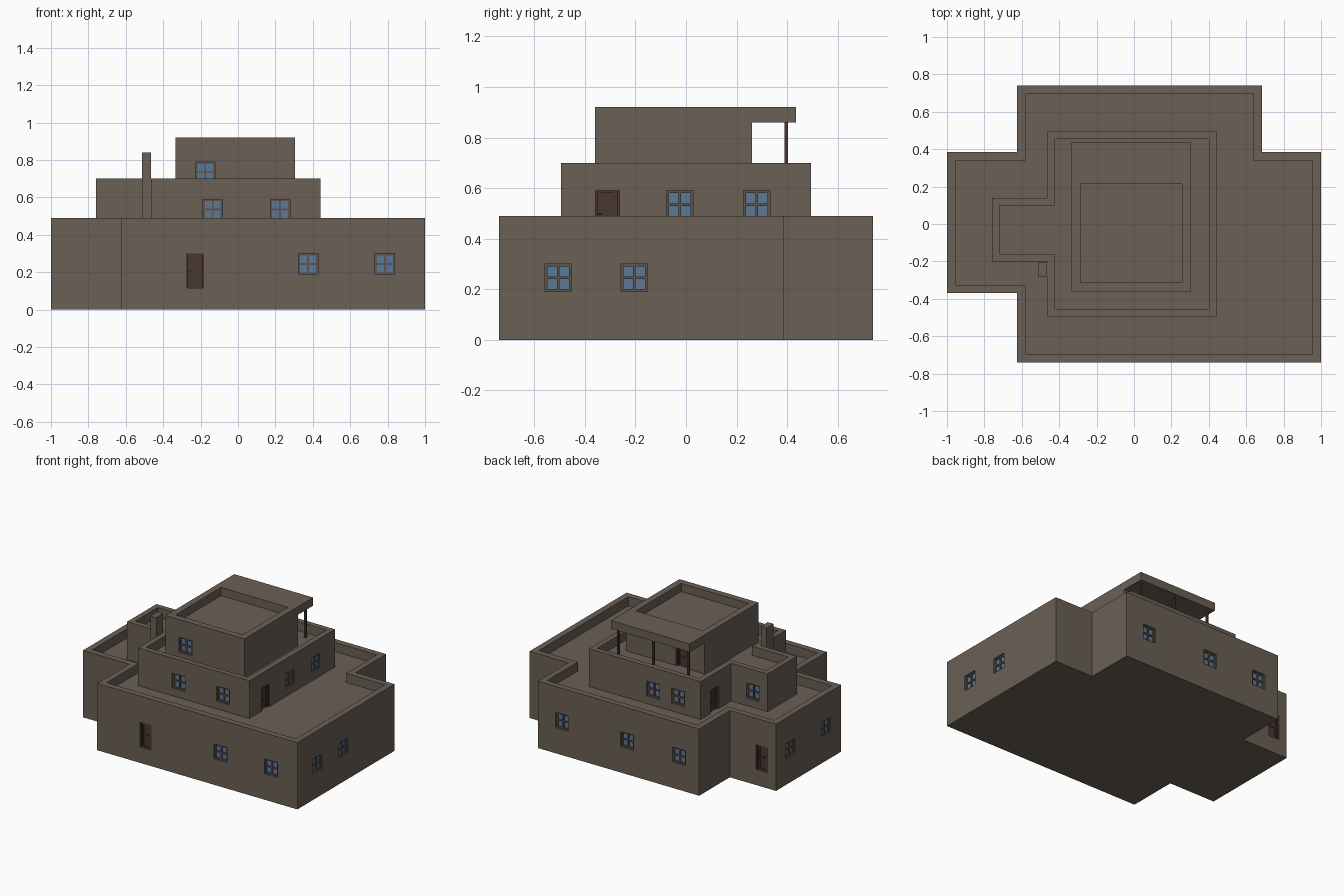
import bpy, bmesh
from math import radians
from mathutils import Matrix, Vector

old = bpy.data.objects.get("Cube")
if old:
    bpy.data.objects.remove(old)


def material(name, rgb):
    m = bpy.data.materials.new(name)
    m.use_nodes = True
    m.diffuse_color = (*rgb, 1)
    bsdf = m.node_tree.nodes["Principled BSDF"]
    bsdf.inputs["Base Color"].default_value = (*rgb, 1)
    bsdf.inputs["Roughness"].default_value = 0.9
    return m


ADOBE = material("adobe", (0.145, 0.115, 0.092))
TRIM = material("window_trim", (0.115, 0.088, 0.072))
GLASS = material("blue_glass", (0.107, 0.19, 0.31))
WOOD = material("dark_wood", (0.066, 0.037, 0.031))
IRON = material("handle_iron", (0.02, 0.016, 0.015))


def add_box(bm, lo, hi, mat=0):
    lo, hi = Vector(lo), Vector(hi)
    mx = Matrix.Translation((lo + hi) / 2) @ Matrix.Diagonal((*(hi - lo), 1))
    verts = bmesh.ops.create_cube(bm, size=1, matrix=mx)["verts"]
    for f in {f for v in verts for f in v.link_faces}:
        f.material_index = mat


def to_mesh(bm, name, mats):
    bmesh.ops.recalc_face_normals(bm, faces=bm.faces)
    me = bpy.data.meshes.new(name)
    bm.to_mesh(me)
    bm.free()
    for m in mats:
        me.materials.append(m)
    return me


def add_object(name, me):
    ob = bpy.data.objects.new(name, me)
    bpy.context.collection.objects.link(ob)
    return ob


def box_object(name, lo, hi, mat):
    bm = bmesh.new()
    add_box(bm, lo, hi)
    return add_object(name, to_mesh(bm, name, [mat]))


def storey(name, outline, base, top, wall, depth):
    """Solid block with a parapet around a sunken flat roof."""
    bm = bmesh.new()
    floor = bm.faces.new([bm.verts.new((x, y, base)) for x, y in outline])
    ext = bmesh.ops.extrude_face_region(bm, geom=[floor], use_keep_orig=True)["geom"]
    lid = next(g for g in ext if isinstance(g, bmesh.types.BMFace))
    bmesh.ops.translate(bm, verts=lid.verts, vec=(0, 0, top - base))
    bmesh.ops.recalc_face_normals(bm, faces=bm.faces)
    bmesh.ops.inset_region(bm, faces=[lid], thickness=wall, use_even_offset=True)
    roof = bmesh.ops.extrude_discrete_faces(bm, faces=[lid])["faces"][0]
    bmesh.ops.translate(bm, verts=roof.verts, vec=(0, 0, -depth))
    return add_object(name, to_mesh(bm, name, [ADOBE]))


# Window: origin at the middle of the top edge, outside towards -y
WIN_W, WIN_H, DOOR_W, DOOR_H, RECESS = 0.105, 0.11, 0.095, 0.185, 0.028


def window_mesh():
    bm = bmesh.new()
    w, h, t = WIN_W / 2, WIN_H, 0.01
    add_box(bm, (-w, 0.018, -h), (w, RECESS, 0), 1)
    for x0, x1 in ((-w, -w + t), (-t / 2, t / 2), (w - t, w)):
        add_box(bm, (x0, 0.01, -h), (x1, 0.02, 0))
    for z0, z1 in ((-h, t - h), (-(h + t) / 2, (t - h) / 2), (-t, 0)):
        add_box(bm, (-w, 0.0101, z0), (w, 0.02, z1))
    return to_mesh(bm, "window", [TRIM, GLASS])


def door_mesh():
    bm = bmesh.new()
    w, h, t = DOOR_W / 2, DOOR_H, 0.008
    add_box(bm, (-w, 0.017, -h), (w, RECESS, 0))
    for s in (-1, 1):
        add_box(bm, (min(s * w, s * (w - t)), 0.006, -h), (max(s * w, s * (w - t)), 0.02, 0))
    add_box(bm, (-w, 0.0061, -t), (w, 0.02, 0))
    # stiles and rails around two sunken panels
    for x in (-0.034, 0.026):
        add_box(bm, (x, 0.012, -h), (x + t, 0.02, -t))
    for z in (-0.018, -0.1, -h):
        add_box(bm, (-0.034, 0.0121, z), (0.034, 0.02, z + 0.012))
    add_box(bm, (-0.036, 0.004, -0.096), (-0.024, 0.013, -0.091), 1)
    return to_mesh(bm, "door", [WOOD, IRON])


WINDOW, DOOR = window_mesh(), door_mesh()
SIDES = {"front": 0, "left": 90, "back": 180, "right": -90}


def openings(ob, items):
    """Cut recesses in a storey and fit windows and doors into them."""
    bm = bmesh.new()
    for i, (kind, side, x, y, top) in enumerate(items):
        mx = Matrix.Translation((x, y, top)) @ Matrix.Rotation(radians(SIDES[side]), 4, "Z")
        w, h = (WIN_W, WIN_H) if kind == "window" else (DOOR_W, DOOR_H)
        size = Matrix.Diagonal((w, 2 * RECESS, h, 1))
        bmesh.ops.create_cube(bm, size=1, matrix=mx @ Matrix.Translation((0, 0, -h / 2)) @ size)
        part = add_object(f"{ob.name}_{side}_{kind}_{i}", WINDOW if kind == "window" else DOOR)
        part.matrix_world = mx
    cutter = add_object("recess_cutter", to_mesh(bm, "recess_cutter", []))
    cutter.hide_render = True
    mod = ob.modifiers.new("recesses", "BOOLEAN")
    mod.operation, mod.solver, mod.object = "DIFFERENCE", "EXACT", cutter
    bpy.context.view_layer.objects.active = ob
    bpy.ops.object.modifier_apply(modifier=mod.name)
    bpy.data.objects.remove(cutter)


# Ground storey
L, R, F, B = -0.625, 1.0, -0.74, 0.74
ground = storey("ground_storey",
                [(L, F), (R, F), (R, 0.385), (0.685, 0.385), (0.685, B), (L, B),
                 (L, 0.385), (-R, 0.385), (-R, -0.37), (L, -0.37)],
                0, 0.49, 0.045, 0.067)
openings(ground,
         [("door", "front", -0.23, F, 0.3)]
         + [("window", "front", x, F, 0.3) for x in (0.375, 0.785)]
         + [("window", "left", R, y, 0.3) for y in (-0.505, -0.205)]
         + [("window", "back", x, B, 0.3) for x in (0.487, -0.04, -0.46)]
         + [("door", "back", -0.887, 0.385, 0.3)]
         + [("window", "right", -R, y, 0.3) for y in (0.215, -0.195)])

# Middle storey with a small side wing
L, R, F, B = -0.465, 0.44, -0.495, 0.495
middle = storey("middle_storey",
                [(L, F), (R, F), (R, B), (L, B), (L, 0.14), (-0.76, 0.14), (-0.76, -0.2), (L, -0.2)],
                0.4, 0.7, 0.04, 0.067)
openings(middle,
         [("window", "front", x, F, 0.59) for x in (-0.135, 0.225)]
         + [("door", "left", R, -0.31, 0.59)]
         + [("window", "left", R, y, 0.59) for y in (-0.025, 0.28)]
         + [("window", "back", x, B, 0.59) for x in (-0.08, -0.28)]
         + [("door", "right", L, 0.331, 0.59), ("window", "back", -0.64, 0.14, 0.59)])

# Top storey
L, R, F, B = -0.335, 0.305, -0.36, 0.262
upper = storey("top_storey", [(L, F), (R, F), (R, B), (L, B)], 0.6, 0.92, 0.048, 0.06)
openings(upper, [("window", "front", -0.175, F, 0.79), ("door", "back", -0.15, B, 0.79)])

# Porch roof on three posts
box_object("porch_roof", (L, B, 0.86), (R, 0.435, 0.92), ADOBE)
for i, x in enumerate((-0.3, -0.015, 0.27)):
    box_object(f"porch_post_{i}", (x - 0.007, 0.39, 0.62), (x + 0.007, 0.404, 0.86), WOOD)

# Chimney beside the wing
box_object("chimney", (-0.512, -0.283, 0.41), (-0.465, -0.203, 0.84), ADOBE)
